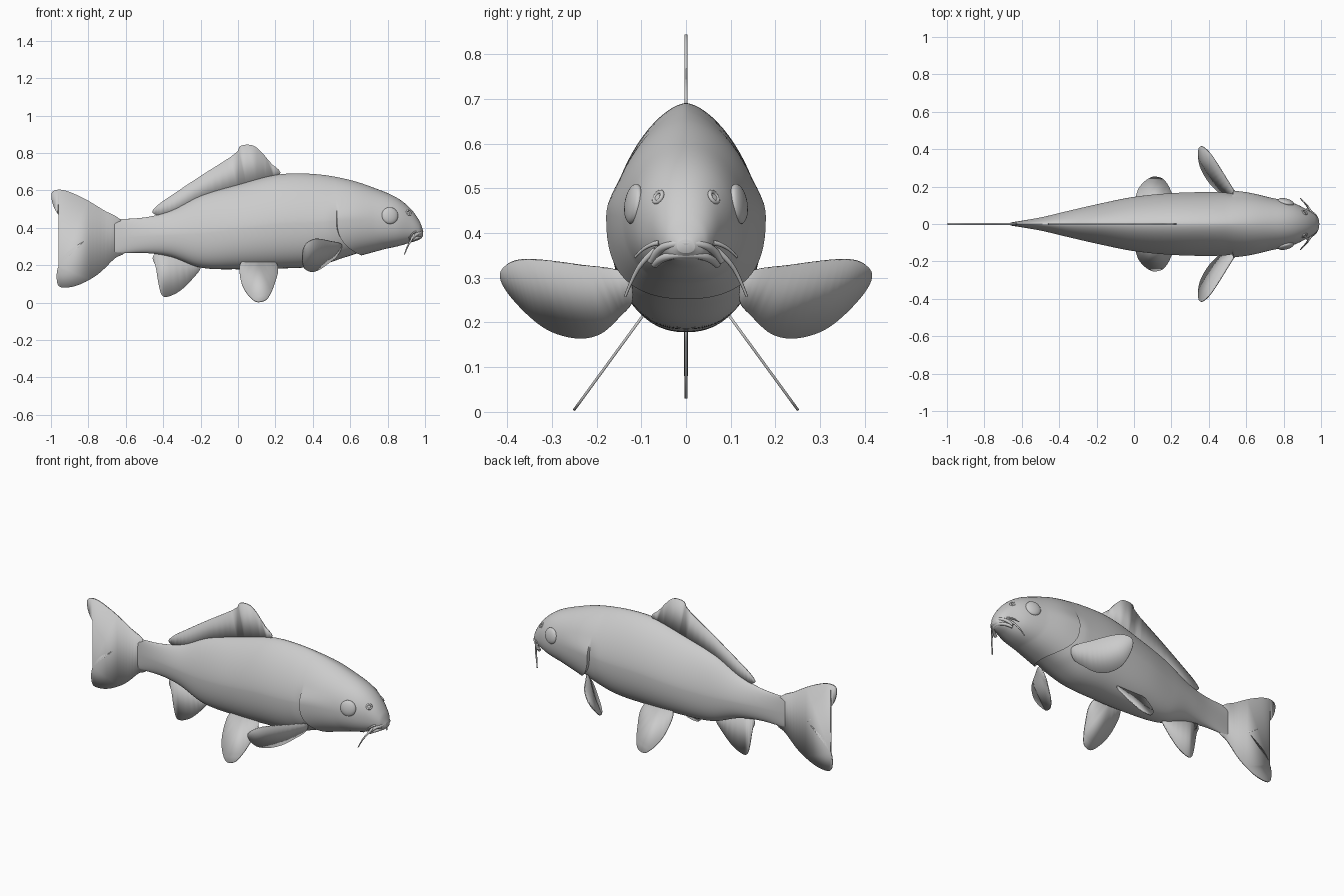
import bpy, bmesh, math
from mathutils import Vector

cube = bpy.data.objects.get("Cube")
if cube:
    bpy.data.objects.remove(cube)

grey = bpy.data.materials.new("plain grey")
grey.use_nodes = True
GREY = (0.6, 0.6, 0.6, 1)
grey.diffuse_color = GREY
grey.node_tree.nodes["Principled BSDF"].inputs["Base Color"].default_value = GREY


def finish(obj, angle=40):
    obj.data.materials.append(grey)
    bpy.ops.object.select_all(action='DESELECT')
    obj.select_set(True)
    bpy.context.view_layer.objects.active = obj
    bpy.ops.object.shade_smooth_by_angle(angle=math.radians(angle))


def from_bmesh(name, bm):
    bmesh.ops.recalc_face_normals(bm, faces=bm.faces)
    mesh = bpy.data.meshes.new(name)
    bm.to_mesh(mesh)
    bm.free()
    obj = bpy.data.objects.new(name, mesh)
    bpy.context.collection.objects.link(obj)
    return obj


def hermite(p0, p1, p2, p3, t):
    """Smooth value between p1 and p2; every point is (x, values...)."""
    h = p2[0] - p1[0]
    out = []
    for a, b, c, d in list(zip(p0, p1, p2, p3))[1:]:
        m1 = (c - a) / (p2[0] - p0[0]) * h
        m2 = (d - b) / (p3[0] - p1[0]) * h
        out.append(b * (2*t**3 - 3*t**2 + 1) + m1 * (t**3 - 2*t**2 + t)
                   + c * (3*t**2 - 2*t**3) + m2 * (t**3 - t**2))
    return out


# Body stations: x, top z, bottom z, half width
STATIONS = [
    (-0.66, 0.445, 0.262, 0.008), (-0.5, 0.455, 0.265, 0.035),
    (-0.36, 0.49, 0.245, 0.068), (-0.2, 0.57, 0.187, 0.105),
    (0, 0.63, 0.178, 0.145), (0.22, 0.685, 0.182, 0.166),
    (0.42, 0.686, 0.195, 0.17), (0.6, 0.655, 0.25, 0.163),
    (0.75, 0.605, 0.28, 0.137), (0.85, 0.56, 0.3, 0.113),
    (0.92, 0.505, 0.32, 0.08), (0.97, 0.437, 0.337, 0.049),
    (0.99, 0.385, 0.355, 0.02)]


def section(x):
    x = min(max(x, STATIONS[0][0]), STATIONS[-1][0])
    n = len(STATIONS)
    i = max(k for k in range(n - 1) if STATIONS[k][0] <= x)
    p = [STATIONS[min(max(i + k, 0), n - 1)] for k in (-1, 0, 1, 2)]
    return hermite(*p, (x - p[1][0]) / (p[2][0] - p[1][0]))


GILL = 0.53


def body_point(x, angle):
    c, s = math.cos(angle), math.sin(angle)
    # Rings sweep forward under the throat so that one follows the gill edge
    hat = max(0, 1 - (GILL - x) / 0.33 if x < GILL else 1 - (x - GILL) / 0.4)
    bent = x + 0.13 * hat * max(0, -s) ** 2
    top, low, width = section(bent)
    mid = low + 0.47 * (top - low)
    peak = 1.6 + 0.5 * min(max((x - 0.5) / 0.4, 0), 1)
    e = 2 / (peak if s > 0 else 2.3)
    y = width * math.copysign(abs(c) ** e, c)
    z = (top - mid if s > 0 else mid - low) * math.copysign(abs(s) ** e, s)
    # Raised gill cover with a groove behind it
    side = min(max((0.45 - s) / 0.3, 0), 1)
    if x >= GILL:
        swell = 0.011 * max(0, 1 - (x - GILL) / 0.2)
    else:
        swell = -0.006 * max(0, 1 - (GILL - x) / 0.05)
    grow = 1 + side * swell / 0.17
    return bent, y * grow, mid + z * grow


# Body
RINGS, SIDES = 110, 72
xs = [-0.66 + 1.65 * math.sin(math.pi / 2 * k / RINGS) for k in range(RINGS + 1)]
xs = sorted([x for x in xs if abs(x - GILL) > 0.006] + [GILL - 0.004, GILL])
bm = bmesh.new()
rings = [[bm.verts.new(body_point(x, math.tau * k / SIDES)) for k in range(SIDES)] for x in xs]
for a, b in zip(rings, rings[1:]):
    for k in range(SIDES):
        j = (k + 1) % SIDES
        bm.faces.new((a[k], a[j], b[j], b[k]))
bm.faces.new(rings[0])
bm.faces.new(rings[-1])
finish(from_bmesh("body", bm), 50)


# Fins: a smooth closed outline placed in space by a mapping
def fin(name, outline, place, thickness=0.006):
    n = len(outline)
    bm = bmesh.new()
    verts = []
    for i in range(n):
        p = [(k, *outline[(i + k) % n]) for k in (-1, 0, 1, 2)]
        verts += [bm.verts.new(place(*hermite(*p, t / 5))) for t in range(5)]
    bmesh.ops.triangulate(bm, faces=[bm.faces.new(verts)])
    obj = from_bmesh(name, bm)
    mod = obj.modifiers.new("thickness", 'SOLIDIFY')
    mod.thickness = thickness
    mod.offset = 0
    finish(obj)


def upright(x, z):
    return x, 0, z


fin("tail_fin", [
    (-0.62, 0.43), (-0.72, 0.495), (-0.82, 0.555), (-0.92, 0.598), (-0.98, 0.6),
    (-0.998, 0.57), (-0.98, 0.5), (-0.92, 0.42), (-0.85, 0.37), (-0.805, 0.343),
    (-0.85, 0.312), (-0.92, 0.26), (-0.965, 0.18), (-0.965, 0.1), (-0.93, 0.08),
    (-0.85, 0.095), (-0.75, 0.15), (-0.66, 0.235), (-0.6, 0.28)], upright, 0.009)
fin("dorsal_fin", [
    (0.22, 0.68), (0.17, 0.75), (0.13, 0.8), (0.09, 0.835), (0.05, 0.844),
    (0.01, 0.835), (-0.01, 0.8), (-0.1, 0.74), (-0.2, 0.677), (-0.35, 0.577),
    (-0.43, 0.52), (-0.455, 0.478), (-0.36, 0.46), (-0.2, 0.54), (0, 0.6)], upright)
fin("anal_fin", [
    (-0.455, 0.245), (-0.44, 0.19), (-0.425, 0.1), (-0.41, 0.045), (-0.39, 0.03),
    (-0.35, 0.04), (-0.3, 0.07), (-0.24, 0.13), (-0.2, 0.19), (-0.25, 0.24),
    (-0.4, 0.28)], upright)

for label, side in (("left", 1), ("right", -1)):
    fin(label + "_pelvic_fin", [
        (0.01, 0.2), (0.015, 0.12), (0.04, 0.06), (0.08, 0.015), (0.11, 0.003),
        (0.15, 0.015), (0.175, 0.05), (0.195, 0.1), (0.215, 0.18), (0.18, 0.225),
        (0.05, 0.225)],
        lambda x, z: (x, side * (0.1 + 0.73 * (0.21 - z)), z))
    fin(label + "_pectoral_fin", [
        (0.14, 0.31), (0.24, 0.328), (0.34, 0.34), (0.39, 0.335), (0.415, 0.31),
        (0.4, 0.27), (0.35, 0.215), (0.3, 0.18), (0.24, 0.165), (0.19, 0.175),
        (0.15, 0.21), (0.12, 0.25)],
        lambda y, z: (0.54 - 0.7 * (y - 0.16) - 0.65 * (0.31 - z), side * y, z))


# Lips and barbels
def tube(name, points, radius, tip=1.0):
    curve = bpy.data.curves.new(name, 'CURVE')
    curve.dimensions = '3D'
    curve.bevel_depth = radius
    curve.bevel_resolution = 3
    curve.use_fill_caps = True
    spline = curve.splines.new('NURBS')
    spline.points.add(len(points) - 1)
    spline.use_endpoint_u = True
    spline.order_u = 3
    for k, (pt, p) in enumerate(zip(spline.points, points)):
        pt.co = (*p, 1)
        pt.radius = 1 + (tip - 1) * k / (len(points) - 1)
    obj = bpy.data.objects.new(name, curve)
    bpy.context.collection.objects.link(obj)
    bpy.ops.object.select_all(action='DESELECT')
    obj.select_set(True)
    bpy.context.view_layer.objects.active = obj
    bpy.ops.object.convert(target='MESH')
    finish(bpy.context.object, 60)


def mirrored(half):
    return [(x, -y, z) for x, y, z in reversed(half[1:])] + half


tube("upper_lip", mirrored([(0.984, 0, 0.378), (0.975, 0.04, 0.374),
                            (0.945, 0.065, 0.36), (0.925, 0.08, 0.338)]), 0.009)
tube("lower_lip", mirrored([(0.978, 0, 0.352), (0.968, 0.035, 0.35),
                            (0.94, 0.06, 0.34), (0.92, 0.07, 0.33)]), 0.009)

for label, side in (("left", 1), ("right", -1)):
    tube(label + "_long_barbel", [(0.94, side * 0.068, 0.362), (0.93, side * 0.095, 0.34),
                                  (0.905, side * 0.12, 0.3), (0.89, side * 0.136, 0.258)], 0.007, 0.4)
    tube(label + "_short_barbel", [(0.95, side * 0.06, 0.378), (0.935, side * 0.09, 0.375),
                                   (0.91, side * 0.115, 0.345)], 0.006, 0.4)
    # Eye
    bpy.ops.mesh.primitive_uv_sphere_add(segments=32, ring_count=16, radius=0.045,
                                         location=(0.812, side * 0.117, 0.465))
    eye = bpy.context.object
    eye.name = label + "_eye"
    eye.scale = (1, 0.4, 1)
    eye.rotation_euler = (side * 0.15, 0, -side * 0.25)
    finish(eye, 60)
    # Nostril
    bpy.ops.mesh.primitive_torus_add(major_segments=24, minor_segments=8, major_radius=0.013,
                                     minor_radius=0.005, location=(0.912, side * 0.062, 0.48))
    nostril = bpy.context.object
    nostril.name = label + "_nostril"
    nostril.rotation_euler = Vector((0.5, side * 0.75, 0.45)).to_track_quat('Z', 'Y').to_euler()
    finish(nostril, 60)
